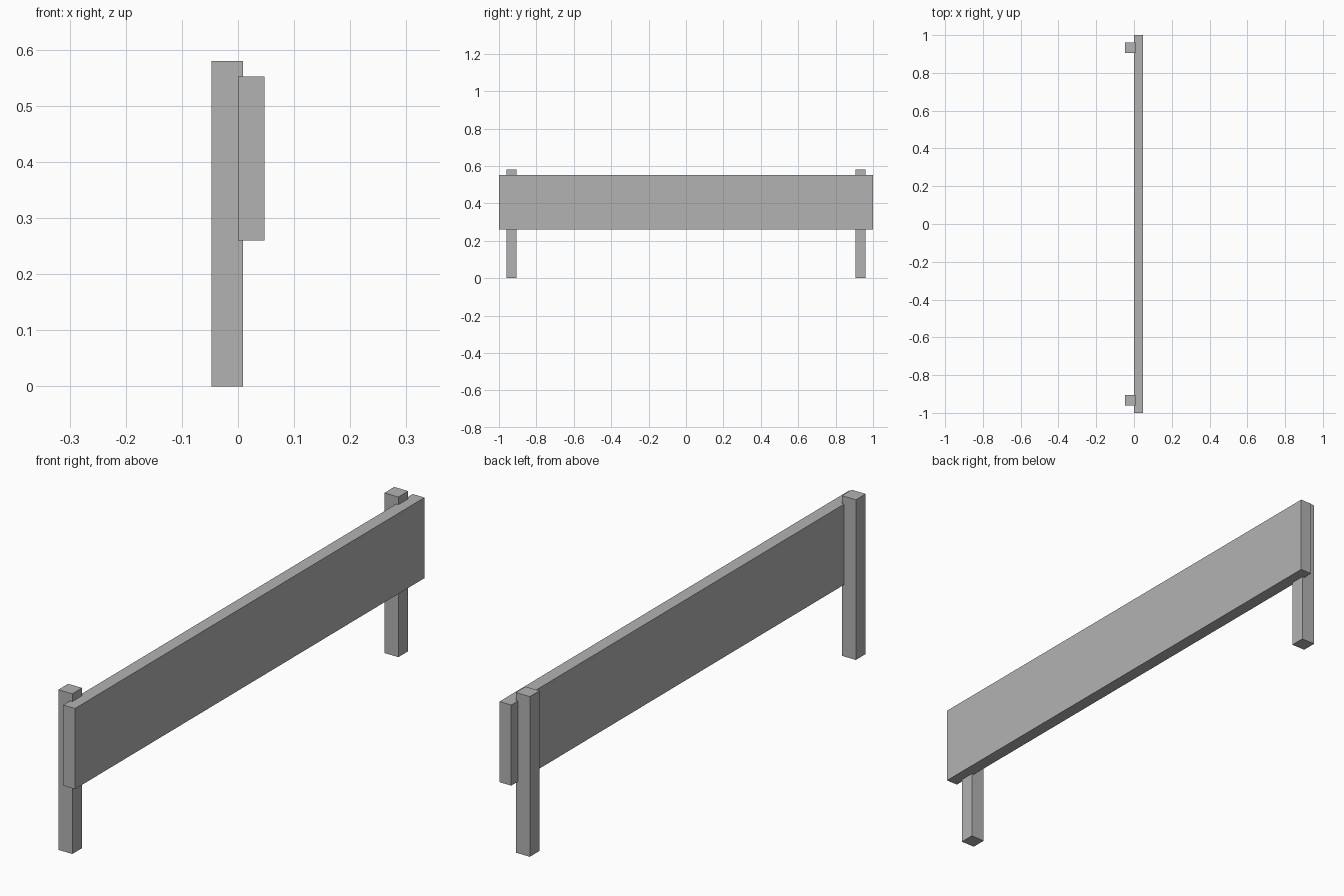
import bpy

if "Cube" in bpy.data.objects:
    bpy.data.objects.remove(bpy.data.objects["Cube"])

# One flat grey for every part
grey = bpy.data.materials.new("plain grey")
grey.diffuse_color = (0.45, 0.45, 0.45, 1)
grey.use_nodes = True
grey.node_tree.nodes["Principled BSDF"].inputs["Base Color"].default_value = grey.diffuse_color


def box(name, low, high):
    """Box spanning two opposite corners."""
    bpy.ops.mesh.primitive_cube_add(size=1)
    ob = bpy.context.object
    ob.name = name
    for v in ob.data.vertices:
        v.co = [(a + b) / 2 + c * (b - a) for a, b, c in zip(low, high, v.co)]
    ob.data.materials.append(grey)
    return ob


# Long rail board
box("rail_board", (0.0, -1.0, 0.26), (0.047, 1.0, 0.552))

# Square posts, set slightly into the back of the board
for side, y in (("front", -0.933), ("back", 0.933)):
    box(side + "_post", (-0.047, y - 0.028, 0.0), (0.009, y + 0.028, 0.58))
